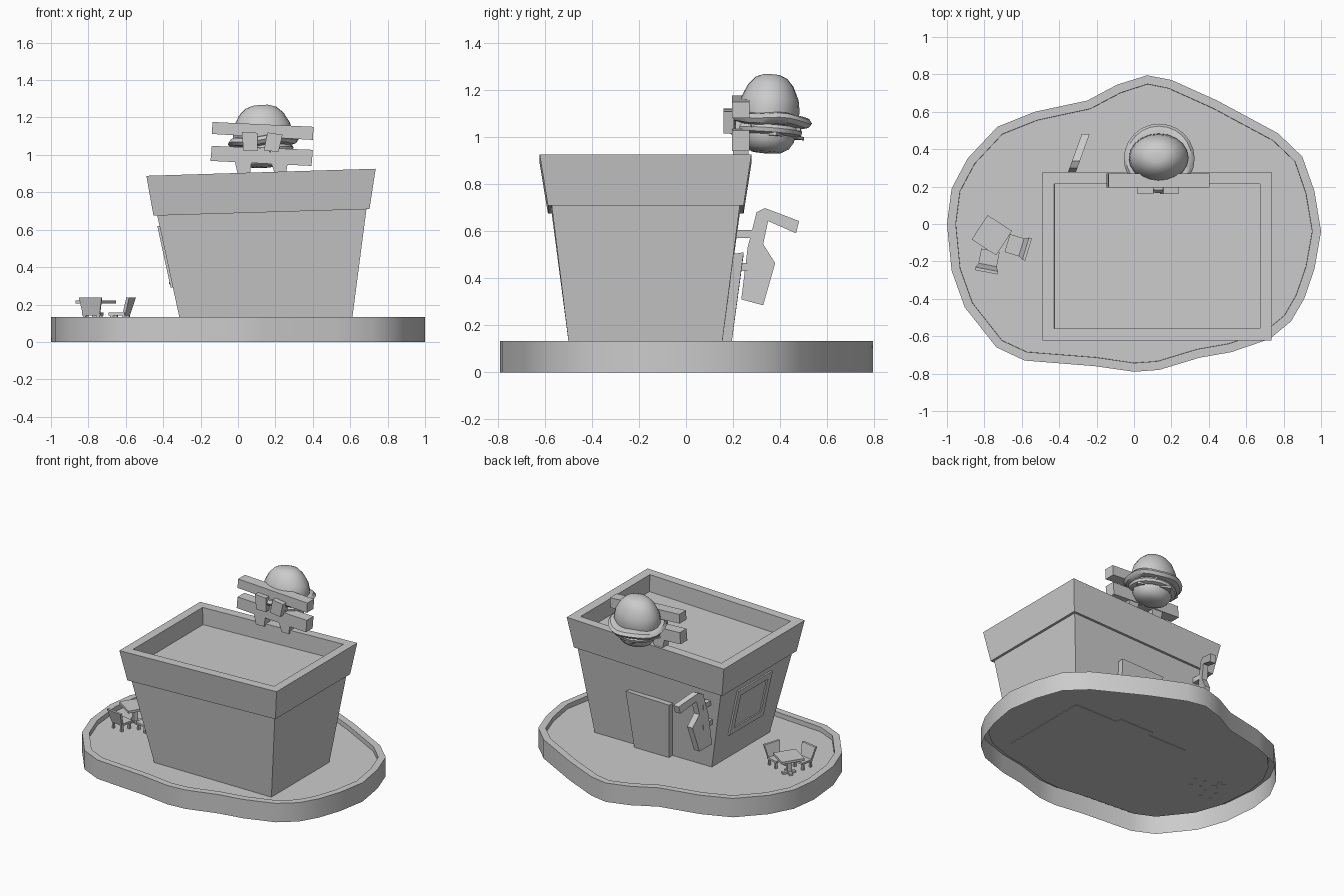
import bpy, bmesh, math
from mathutils import Vector, Matrix

if "Cube" in bpy.data.objects:
    bpy.data.objects.remove(bpy.data.objects["Cube"])

def finish(name, bm, mat=None, smooth=False):
    bmesh.ops.recalc_face_normals(bm, faces=bm.faces)
    me = bpy.data.meshes.new(name)
    bm.to_mesh(me)
    bm.free()
    ob = bpy.data.objects.new(name, me)
    bpy.context.collection.objects.link(ob)
    if mat:
        ob.matrix_world = mat
    if smooth:
        bpy.ops.object.select_all(action='DESELECT')
        ob.select_set(True)
        bpy.context.view_layer.objects.active = ob
        bpy.ops.object.shade_smooth_by_angle(angle=math.radians(40))
    return ob

def loft_bm(rings, closed=False):
    """Skin equal-length rings; cap the ends unless the rings form a loop."""
    bm = bmesh.new()
    vs = [[bm.verts.new(p) for p in r] for r in rings]
    pairs = list(zip(vs, vs[1:])) + ([(vs[-1], vs[0])] if closed else [])
    for a, b in pairs:
        for i in range(len(a)):
            j = (i + 1) % len(a)
            bm.faces.new((a[i], a[j], b[j], b[i]))
    if not closed:
        bm.faces.new(vs[0][::-1])
        bm.faces.new(vs[-1])
    return bm

def loft(name, rings, mat=None, smooth=False, closed=False):
    return finish(name, loft_bm(rings, closed), mat, smooth)

def rect(x0, x1, y0, y1, zl, zr=None):
    zr = zl if zr is None else zr
    return [(x0, y0, zl), (x1, y0, zr), (x1, y1, zr), (x0, y1, zl)]

def box(name, x0, x1, y0, y1, z0, z1, mat=None):
    return loft(name, [rect(x0, x1, y0, y1, z0), rect(x0, x1, y0, y1, z1)], mat)

def plank(name, pts, y0, y1):
    """Extrude an x,z outline along y."""
    return loft(name, [[(x, y0, z) for x, z in pts], [(x, y1, z) for x, z in pts]])

def lathe(name, prof, mat, sx=1, sy=1, n=20, wave=0, closed=False):
    rings = []
    for r, z in prof:
        ring = []
        for k in range(n):
            a = 2 * math.pi * k / n
            ring.append((r * sx * math.cos(a), r * sy * math.sin(a),
                         z + wave * math.sin(4 * a)))
        rings.append(ring)
    return loft(name, rings, mat, True, closed)

# Base: open-bottomed shell with a raised rim and sunken floor
outline = [(-1, 0), (-.975, .19), (-.89, .35), (-.73, .52), (-.53, .6), (-.25, .66),
           (-.09, .745), (.07, .795), (.2, .77), (.445, .66), (.77, .485), (.9, .36),
           (.965, .175), (1, -.04), (.965, -.24), (.91, -.4), (.84, -.52), (.725, -.615),
           (.52, -.685), (.35, -.715), (.135, -.78), (0, -.79), (-.21, -.76),
           (-.585, -.73), (-.735, -.66), (-.905, -.445), (-.975, -.25)][::-1]
FLOOR = .1
bm = loft_bm([[(x, y, 0) for x, y in outline], [(x, y, .133) for x, y in outline]])
bmesh.ops.recalc_face_normals(bm, faces=bm.faces)
bmesh.ops.delete(bm, geom=[f for f in bm.faces if f.normal.z < -.9], context='FACES')
top = [f for f in bm.faces if f.normal.z > .9]
bmesh.ops.inset_region(bm, faces=top, thickness=.047)
bmesh.ops.inset_region(bm, faces=top, thickness=.001, depth=-(.133 - FLOOR))
me = bpy.data.meshes.new("base")
bm.to_mesh(me)
bm.free()
base = bpy.data.objects.new("base", me)
bpy.context.collection.objects.link(base)
bpy.context.view_layer.objects.active = base
base.select_set(True)
bpy.ops.object.shade_smooth_by_angle(angle=math.radians(30))

# Building: flared body and tilted parapet with sunken roof
loft("building_body", [rect(-.306, .607, -.495, .15, .097),
                       rect(-.437, .69, -.574, .232, .7, .735)])
bm = loft_bm([rect(-.452, .703, -.587, .245, .675, .71),
              rect(-.49, .736, -.622, .278, .888, .926)])
bmesh.ops.recalc_face_normals(bm, faces=bm.faces)
top = [f for f in bm.faces if f.normal.z > .9]
bmesh.ops.inset_region(bm, faces=top, thickness=.09)
bmesh.ops.inset_region(bm, faces=top, thickness=.001, depth=-.12)
finish("roof_parapet", bm)

# Door slab leaning with the back wall
loft("door", [[(0, .13, .097), (.27, .13, .097), (.27, .19, .097), (0, .19, .097)],
              [(-.04, .18, .5), (.3, .18, .5), (.3, .245, .51), (-.04, .245, .5)]])

# Window frame on the leaning left wall
def wall_x(z):
    return -.306 - .217 * (z - .097)
def pane(y0, y1, z0, z1, out):
    return [(wall_x(z) - out, y, z) for y, z in ((y0, z0), (y1, z0), (y1, z1), (y0, z1))]
big, small = (-.35, .03, .29, .62), (-.31, -.01, .33, .575)
loft("window_frame", [pane(*big, -.01), pane(*big, .012), pane(*small, .012),
                      pane(*small, -.01)], closed=True)
loft("window_pane", [pane(*small, -.01), pane(*small, .002)])

# Bent hanging sign with two wall pegs
hook = [(.235, .31), (.328, .285), (.379, .464), (.328, .545), (.349, .643), (.468, .591),
        (.481, .643), (.336, .698), (.3, .681), (.262, .53)]
loft("hanging_sign", [[(dx + (y - .285) * .36, y, z) for y, z in hook]
                      for dx in (-.35, -.308)])
for i, z in enumerate((.43, .57)):
    box(f"wall_peg_{i}", -.345, -.31, .17, .3, z, z + .035)

# Rooftop sign frame: beams, brackets and posts
plank("upper_beam", [(-.136, 1.176), (-.14, 1.112), (.4, 1.08), (.404, 1.15)], .195, .27)
plank("lower_beam", [(-.14, 1.048), (-.147, .968), (.393, .941), (.4, 1.027)], .195, .27)
plank("bracket_left", [(.02, 1.122), (.03, 1.02), (.105, 1.02), (.105, 1.118)], .16, .205)
plank("bracket_right", [(.158, 1.12), (.138, 1.025), (.217, 1.015), (.238, 1.108)], .16, .205)
plank("post_left", [(-.02, .98), (0, .89), (.063, .89), (.075, .98)], .2, .265)
plank("post_right", [(.17, .98), (.2, .89), (.255, .89), (.27, .98)], .2, .265)
plank("rear_post_left", [(.03, 1.14), (.02, .95), (.09, .95), (.1, 1.14)], .21, .26)
plank("rear_post_right", [(.15, 1.13), (.16, .95), (.23, .95), (.22, 1.13)], .21, .26)

# Stacked bun ornament, slightly tilted
bun = Matrix.Translation((.135, .35, 1.065)) @ Matrix.Rotation(-.07, 4, 'X') @ \
    Matrix.Rotation(-.07, 4, 'Y')
lathe("bun_top", [(.145, -.01), (.155, .05), (.145, .1), (.115, .155), (.08, .188),
                  (.045, .2), (.01, .202)], bun, 1.03, .84)
rim = [(.14 + .05 * math.cos(t * math.pi / 4), .005 + .027 * math.sin(t * math.pi / 4))
       for t in range(8)]
lathe("leaf_ring", rim, bun, 1, .98, 24, .006, True)
lathe("patty", [(.13, -.06), (.155, -.052), (.16, -.035), (.15, -.02)], bun, 1, .92)
for i, (a, z) in enumerate(((.3, -.036), (1.0, -.066))):
    box(f"slice_{i}", -.115, .115, -.11, .11, z, z + .014, bun @ Matrix.Rotation(a, 4, 'Z'))
lathe("bun_bottom", [(.13, -.055), (.128, -.08), (.105, -.112), (.07, -.13), (.02, -.134)],
      bun, 1, .9)

# Table with pedestal and crossed feet
tm = Matrix.Translation((-.76, -.06, 0)) @ Matrix.Rotation(math.radians(-33), 4, 'Z')
box("table_top", -.078, .078, -.078, .078, .205, .222, tm)
box("table_stem", -.015, .015, -.015, .015, .1, .21, tm)
box("table_foot_a", -.045, .045, -.012, .012, .097, .113, tm)
box("table_foot_b", -.012, .012, -.045, .045, .097, .113, tm)

# Two chairs; local +x points away from the table
def chair(name, x, y, deg):
    m = Matrix.Translation((x, y, 0)) @ Matrix.Rotation(math.radians(deg), 4, 'Z')
    box(name + "_seat", -.055, .035, -.05, .05, .142, .156, m)
    for i, sx in enumerate((-.047, .02)):
        for j, sy in enumerate((-.045, .03)):
            box(f"{name}_leg_{i}{j}", sx, sx + .015, sy, sy + .015, .097, .145, m)
    loft(name + "_back", [[(.02, -.045, .142), (.036, -.045, .142), (.036, .045, .142), (.02, .045, .142)],
                          [(.048, -.062, .238), (.064, -.062, .238), (.064, .062, .238), (.048, .062, .238)]], m)

chair("chair_a", -.778, -.195, -101)
chair("chair_b", -.625, -.118, -17)
